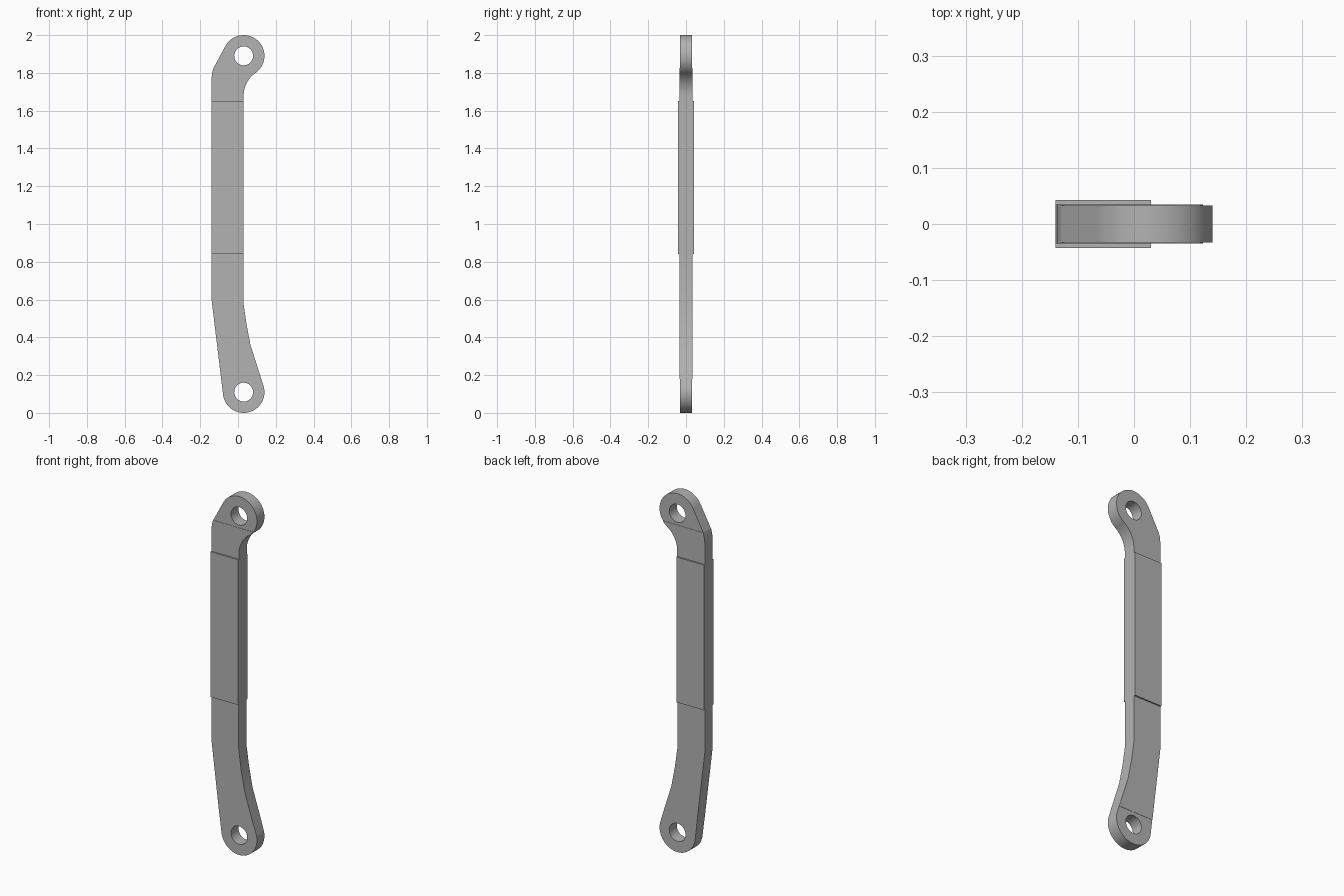
import bpy, bmesh, math
from mathutils import Vector

if "Cube" in bpy.data.objects:
    bpy.data.objects.remove(bpy.data.objects["Cube"], do_unlink=True)

steel = bpy.data.materials.new("grey_steel")
steel.use_nodes = True
colour = (0.45, 0.45, 0.45, 1)
steel.diffuse_color = colour
steel.node_tree.nodes["Principled BSDF"].inputs["Base Color"].default_value = colour

EYE_X, TOP_Z, LOW_Z, EYE_R, HOLE_R = 0.03, 1.89, 0.11, 0.11, 0.05


def arc(cx, cz, r, start, end, n):
    """Points along an arc, angles in degrees."""
    angles = [math.radians(start + (end - start) * i / n) for i in range(n + 1)]
    return [(cx + r * math.cos(a), cz + r * math.sin(a)) for a in angles]


# Side profile of the whole link, running anticlockwise from the lower eye
fillet_r = 0.1455
outline = (
    arc(EYE_X, LOW_Z, EYE_R, 187, 376.7, 40)
    + [(0.066, 0.36), (0.044, 0.475), (0.028, 0.59)]
    + arc(EYE_X + fillet_r, 1.68, fillet_r, 180, 124.7, 14)
    + arc(EYE_X, TOP_Z, EYE_R, -55, 152, 44)
    + [(-0.13, 1.825), (-0.137, 1.8), (-0.14, 1.77), (-0.14, 0.6)]
)
holes = [arc(EYE_X, z, HOLE_R, 0, 350, 35) for z in (LOW_Z, TOP_Z)]


def section(name, z0, z1, half):
    """One length of the link between two heights, with its own thickness."""
    bm = bmesh.new()
    for loop in [outline] + holes:
        verts = [bm.verts.new((x, -half, z)) for x, z in loop]
        for a, b in zip(verts, verts[1:] + verts[:1]):
            bm.edges.new((a, b))
    bmesh.ops.triangle_fill(bm, edges=bm.edges[:], use_beauty=True,
                            normal=Vector((0, -1, 0)))
    for z, direction in ((z0, -1), (z1, 1)):
        bmesh.ops.bisect_plane(bm, geom=bm.verts[:] + bm.edges[:] + bm.faces[:],
                               plane_co=(0, 0, z), plane_no=(0, 0, direction),
                               clear_outer=True)
    grown = bmesh.ops.extrude_face_region(bm, geom=bm.faces[:])["geom"]
    bmesh.ops.translate(bm, vec=(0, 2 * half, 0),
                        verts=[g for g in grown if isinstance(g, bmesh.types.BMVert)])
    bmesh.ops.recalc_face_normals(bm, faces=bm.faces[:])
    mesh = bpy.data.meshes.new(name)
    bm.to_mesh(mesh)
    bm.free()
    mesh.materials.append(steel)
    obj = bpy.data.objects.new(name, mesh)
    bpy.context.collection.objects.link(obj)
    bpy.ops.object.select_all(action="DESELECT")
    obj.select_set(True)
    bpy.context.view_layer.objects.active = obj
    bpy.ops.object.shade_smooth_by_angle(angle=math.radians(25))


# Thin eyes at both ends, slightly thicker bars, thickest grip in the middle
section("lower_eye", -0.1, 0.18, 0.033)
section("lower_bar", 0.18, 0.84, 0.0345)
section("middle_grip", 0.84, 1.65, 0.0425)
section("upper_bar", 1.65, 1.825, 0.0345)
section("upper_eye", 1.825, 2.1, 0.033)
